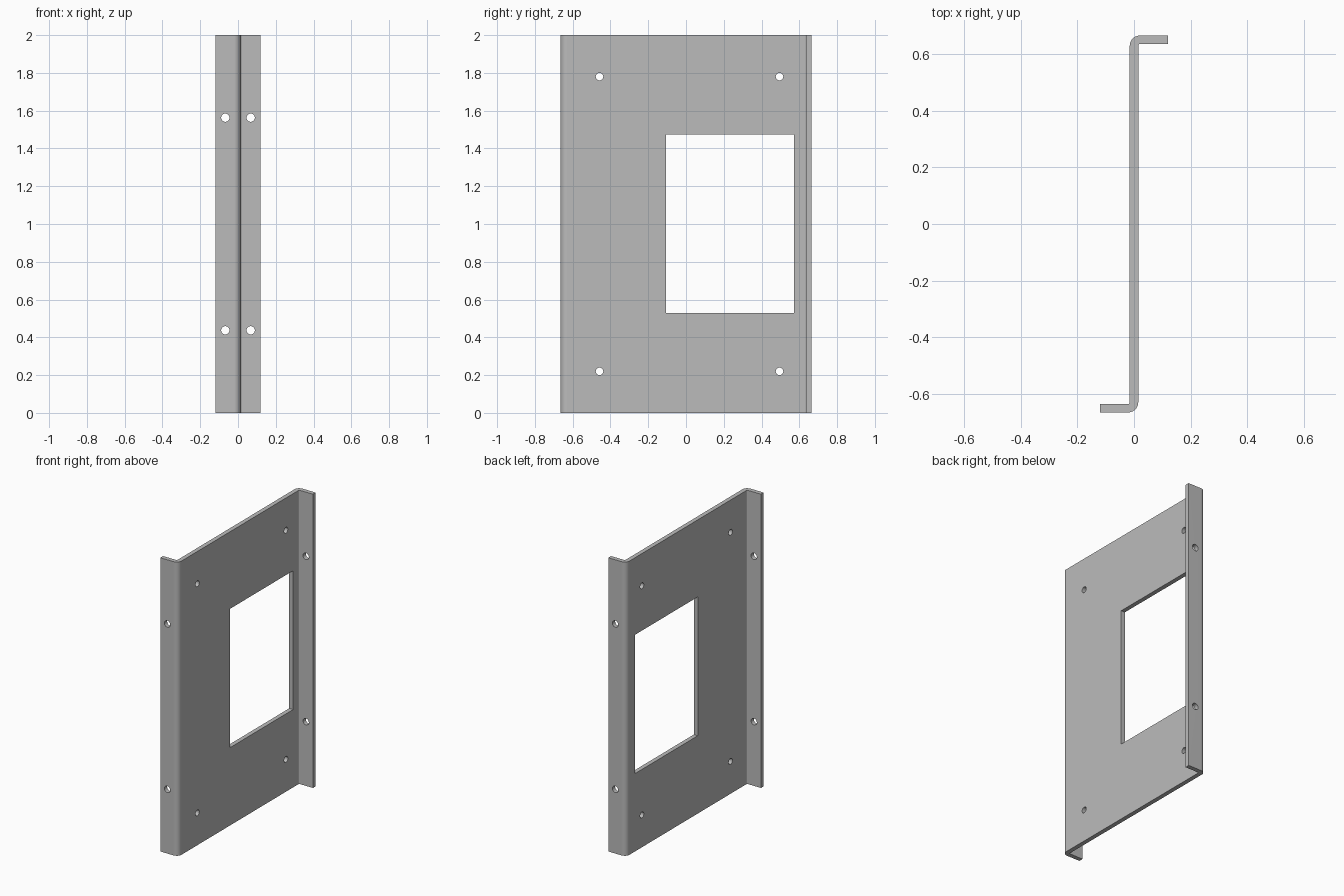
import bpy, bmesh
from math import radians, cos, sin, pi
from mathutils import Matrix, Vector

old = bpy.data.objects.get("Cube")
if old:
    bpy.data.objects.remove(old, do_unlink=True)

THICK = 0.03
HALF_X, HALF_Y, HEIGHT = 0.12, 0.665, 2.0
R_OUT, R_IN = 0.036, 0.006

steel = bpy.data.materials.new("plain grey metal")
steel.use_nodes = True
GREY = (0.5, 0.5, 0.5, 1)
steel.diffuse_color = GREY
steel.node_tree.nodes["Principled BSDF"].inputs["Base Color"].default_value = GREY


def make_object(name, bm):
    bmesh.ops.recalc_face_normals(bm, faces=bm.faces)
    mesh = bpy.data.meshes.new(name)
    bm.to_mesh(mesh)
    bm.free()
    obj = bpy.data.objects.new(name, mesh)
    bpy.context.collection.objects.link(obj)
    obj.data.materials.append(steel)
    return obj


def bend_arc(radius, start, end, steps=8):
    cx, cy = R_OUT - THICK / 2, HALF_Y - R_OUT
    angles = [radians(start + (end - start) * i / steps) for i in range(steps + 1)]
    return [(cx + radius * cos(a), cy + radius * sin(a)) for a in angles]


# Folded sheet: half the Z-shaped outline, repeated by a half turn, then raised
half = bend_arc(R_OUT, 180, 90)
half += [(HALF_X, HALF_Y), (HALF_X, HALF_Y - THICK)]
half += bend_arc(R_IN, 90, 180)
outline = half + [(-x, -y) for x, y in half]
bm = bmesh.new()
base = bm.faces.new([bm.verts.new((x, y, 0)) for x, y in outline])
raised = bmesh.ops.extrude_face_region(bm, geom=[base])["geom"]
bmesh.ops.translate(bm, vec=(0, 0, HEIGHT),
                    verts=[v for v in raised if isinstance(v, bmesh.types.BMVert)])
bracket = make_object("folded_mounting_bracket", bm)

# Cutters: window and web holes run along x, flange holes along y
bm = bmesh.new()


def add_hole(centre, radius, axis):
    turn = Matrix.Rotation(pi / 2, 4, "Y" if axis == "X" else "X")
    bmesh.ops.create_cone(bm, cap_ends=True, segments=32, radius1=radius,
                          radius2=radius, depth=0.1,
                          matrix=Matrix.Translation(centre) @ turn)


y0, y1, z0, z1 = -0.105, 0.572, 0.53, 1.475
window = Matrix.Translation((0, (y0 + y1) / 2, (z0 + z1) / 2))
window @= Matrix.Diagonal(Vector((0.1, y1 - y0, z1 - z0, 1)))
bmesh.ops.create_cube(bm, size=1, matrix=window)
for side in (-1, 1):
    for y in (-0.458, 0.495):
        add_hole((0, y, 1 + side * 0.78), 0.02, "X")
    for end in (-1, 1):
        add_hole((end * 0.067, end * (HALF_Y - THICK / 2), 1 + side * 0.563), 0.022, "Y")
cutter = make_object("opening_cutter", bm)
cutter.hide_render = True

# Cut the openings, then shade the bends smooth and keep the edges sharp
cut = bracket.modifiers.new("openings", "BOOLEAN")
cut.operation, cut.solver, cut.object = "DIFFERENCE", "EXACT", cutter
bpy.ops.object.select_all(action="DESELECT")
bracket.select_set(True)
bpy.context.view_layer.objects.active = bracket
bpy.ops.object.modifier_apply(modifier=cut.name)
bpy.data.objects.remove(cutter, do_unlink=True)
bpy.ops.object.shade_smooth_by_angle(angle=radians(30))
weighted = bracket.modifiers.new("flat_face_normals", "WEIGHTED_NORMAL")
weighted.keep_sharp = True
